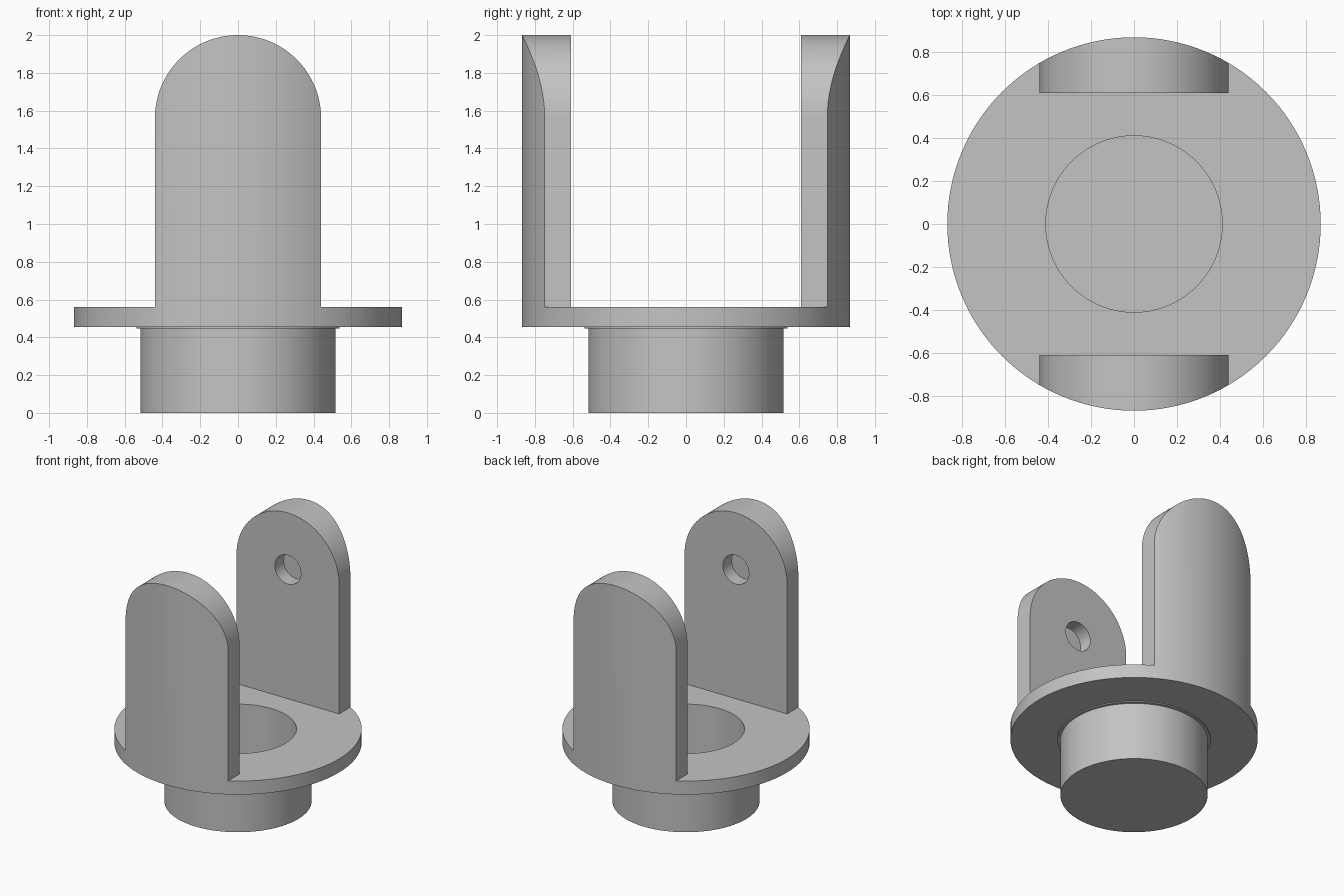
import bpy, bmesh
from math import sin, cos, pi

cube = bpy.data.objects.get("Cube")
if cube:
    bpy.data.objects.remove(cube, do_unlink=True)

SEGMENTS = 128
FLANGE_R, FLANGE_TOP = 0.868, 0.56
LUG_HALF, LUG_INNER, ARC_Z = 0.44, 0.61, 1.56

grey = bpy.data.materials.new("plain_grey")
grey.use_nodes = True
colour = (0.55, 0.55, 0.55, 1)
grey.diffuse_color = colour
grey.node_tree.nodes["Principled BSDF"].inputs["Base Color"].default_value = colour


def finish(name, bm):
    bmesh.ops.remove_doubles(bm, verts=bm.verts, dist=1e-5)
    bmesh.ops.recalc_face_normals(bm, faces=bm.faces)
    mesh = bpy.data.meshes.new(name)
    bm.to_mesh(mesh)
    bm.free()
    mesh.materials.append(grey)
    obj = bpy.data.objects.new(name, mesh)
    bpy.context.collection.objects.link(obj)
    return obj


def lathe(name, profile):
    """Revolve (radius, z) points; flat ends are capped."""
    bm = bmesh.new()
    rings = [[bm.verts.new((r * cos(2 * pi * i / SEGMENTS), r * sin(2 * pi * i / SEGMENTS), z))
              for i in range(SEGMENTS)] for r, z in profile]
    for low, high in zip(rings, rings[1:]):
        for i in range(SEGMENTS):
            j = (i + 1) % SEGMENTS
            bm.faces.new((low[i], low[j], high[j], high[i]))
    bm.faces.new(rings[0])
    bm.faces.new(rings[-1])
    return finish(name, bm)


def prism(name, outline, half_depth):
    """Extrude an (x, z) outline along y, centred."""
    bm = bmesh.new()
    face = bm.faces.new([bm.verts.new((x, -half_depth, z)) for x, z in outline])
    new = bmesh.ops.extrude_face_region(bm, geom=[face])["geom"]
    bmesh.ops.translate(bm, vec=(0, 2 * half_depth, 0),
                        verts=[v for v in new if isinstance(v, bmesh.types.BMVert)])
    return finish(name, bm)


def arc(radius, start, end, steps):
    return [(radius * cos(start + (end - start) * i / steps),
             ARC_Z + radius * sin(start + (end - start) * i / steps)) for i in range(steps + 1)]


# Turned blank: spigot, thin shoulder and flange, tall enough for the lugs
mount = lathe("clevis_mount", [(0.517, 0), (0.517, 0.447), (0.538, 0.447), (0.538, 0.455),
                               (FLANGE_R, 0.455), (FLANGE_R, 2.1)])

# Material outside the round-topped lugs
outside = prism("lug_outline_cutter",
                [(-1, FLANGE_TOP), (-LUG_HALF, FLANGE_TOP)] + arc(LUG_HALF, pi, 0, 64)
                + [(LUG_HALF, FLANGE_TOP), (1, FLANGE_TOP), (1, 2.3), (-1, 2.3)], 1)
# Gap between the lugs
gap = prism("gap_cutter", [(-1, FLANGE_TOP), (1, FLANGE_TOP), (1, 2.3), (-1, 2.3)], LUG_INNER)
# Blind bore in the spigot
bore = lathe("bore_cutter", [(0.41, 0.107), (0.41, 1)])
# Blind pin holes in the inner lug faces
pin = prism("pin_hole_cutter", arc(0.112, 0, 2 * pi, 48)[:-1], LUG_INNER + 0.107)

bpy.ops.object.select_all(action="DESELECT")
mount.select_set(True)
bpy.context.view_layer.objects.active = mount
for cutter in (outside, gap, bore, pin):
    cutter.hide_render = True
    cut = mount.modifiers.new(cutter.name, "BOOLEAN")
    cut.operation = "DIFFERENCE"
    cut.solver = "EXACT"
    cut.object = cutter
    bpy.ops.object.modifier_apply(modifier=cut.name)
    bpy.data.objects.remove(cutter, do_unlink=True)

bpy.ops.object.shade_smooth_by_angle(angle=pi / 6)
